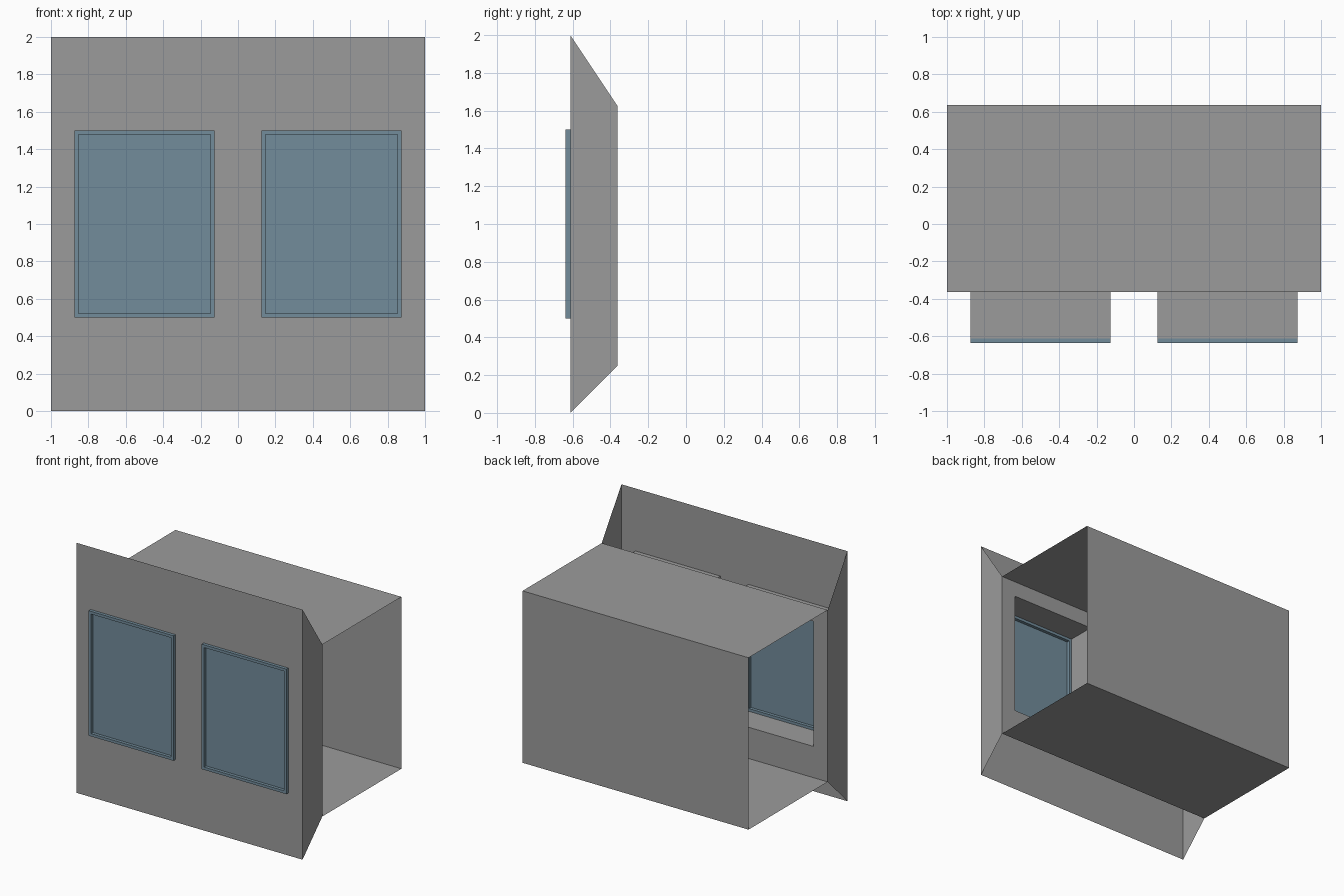
import bpy, bmesh

if "Cube" in bpy.data.objects:
    bpy.data.objects.remove(bpy.data.objects["Cube"])

# key planes
FRONT, INNER, BACK = -0.6125, -0.3625, 0.6375
FLOOR, CEIL = 0.25, 1.625
WIN_X = (0.125, 0.875)
WIN_Z = (0.5, 1.5)
BORDER, PROUD = 0.022, 0.025


def material(name, rgb):
    m = bpy.data.materials.new(name)
    m.diffuse_color = (*rgb, 1)
    m.use_nodes = True
    m.node_tree.nodes["Principled BSDF"].inputs["Base Color"].default_value = m.diffuse_color
    return m


grey = material("wall_grey", (0.33, 0.33, 0.33))
blue = material("window_blue", (0.17, 0.265, 0.33))


def make(name, quads, mat=grey):
    """Object from a list of corner-point faces, welded together."""
    bm = bmesh.new()
    for q in quads:
        bm.faces.new([bm.verts.new(p) for p in q])
    bmesh.ops.remove_doubles(bm, verts=bm.verts, dist=1e-5)
    me = bpy.data.meshes.new(name)
    bm.to_mesh(me)
    bm.free()
    me.materials.append(mat)
    ob = bpy.data.objects.new(name, me)
    bpy.context.collection.objects.link(ob)


def rect(x0, x1, z0, z1, y):
    """Corners of an upright rectangle, facing -y."""
    return [(x0, y, z0), (x1, y, z0), (x1, y, z1), (x0, y, z1)]


def bridge(loops):
    """Quads joining successive four-corner loops."""
    return [[a[i], b[i], b[(i + 1) % 4], a[(i + 1) % 4]]
            for a, b in zip(loops, loops[1:]) for i in range(4)]


def pierced_wall(name, y, z0, z1):
    """Wall sheet with the two window openings left out."""
    xs = [-1, -WIN_X[1], -WIN_X[0], WIN_X[0], WIN_X[1], 1]
    zs = [z0, *WIN_Z, z1]
    make(name, [rect(xs[i], xs[i + 1], zs[j], zs[j + 1], y)
                for i in range(5) for j in range(3)
                if not (j == 1 and i in (1, 3))])


# facade and inner wall
pierced_wall("front_wall", FRONT, 0, 2)
pierced_wall("inner_wall", INNER, FLOOR, CEIL)

# room shell, open at both ends
make("room_shell", [
    [(-1, INNER, CEIL), (1, INNER, CEIL), (1, BACK, CEIL), (-1, BACK, CEIL)],
    [(1, BACK, FLOOR), (-1, BACK, FLOOR), (-1, BACK, CEIL), (1, BACK, CEIL)],
    [(-1, BACK, FLOOR), (1, BACK, FLOOR), (1, INNER, FLOOR), (-1, INNER, FLOOR)],
])

for side, s in (("left", -1), ("right", 1)):
    # tapered side cheek between the walls
    cheek = [(s, FRONT, 0), (s, INNER, FLOOR), (s, INNER, CEIL), (s, FRONT, 2)]
    make(side + "_cheek", [cheek[::s]])

    # window reveal, frame and pane
    x0, x1 = sorted((s * WIN_X[0], s * WIN_X[1]))

    def hole(y, b=0):
        return rect(x0 + b, x1 - b, WIN_Z[0] + b, WIN_Z[1] - b, y)

    make(side + "_window_reveal", bridge([hole(FRONT), hole(INNER)]))
    # the frame's outer rim behind the facade is the reveal itself
    ya, yb = FRONT - PROUD, FRONT + PROUD
    make(side + "_window_frame",
         bridge([hole(yb), hole(yb, BORDER), hole(ya, BORDER), hole(ya), hole(FRONT)]), blue)
    make(side + "_window_pane", [hole(FRONT, BORDER)], blue)
